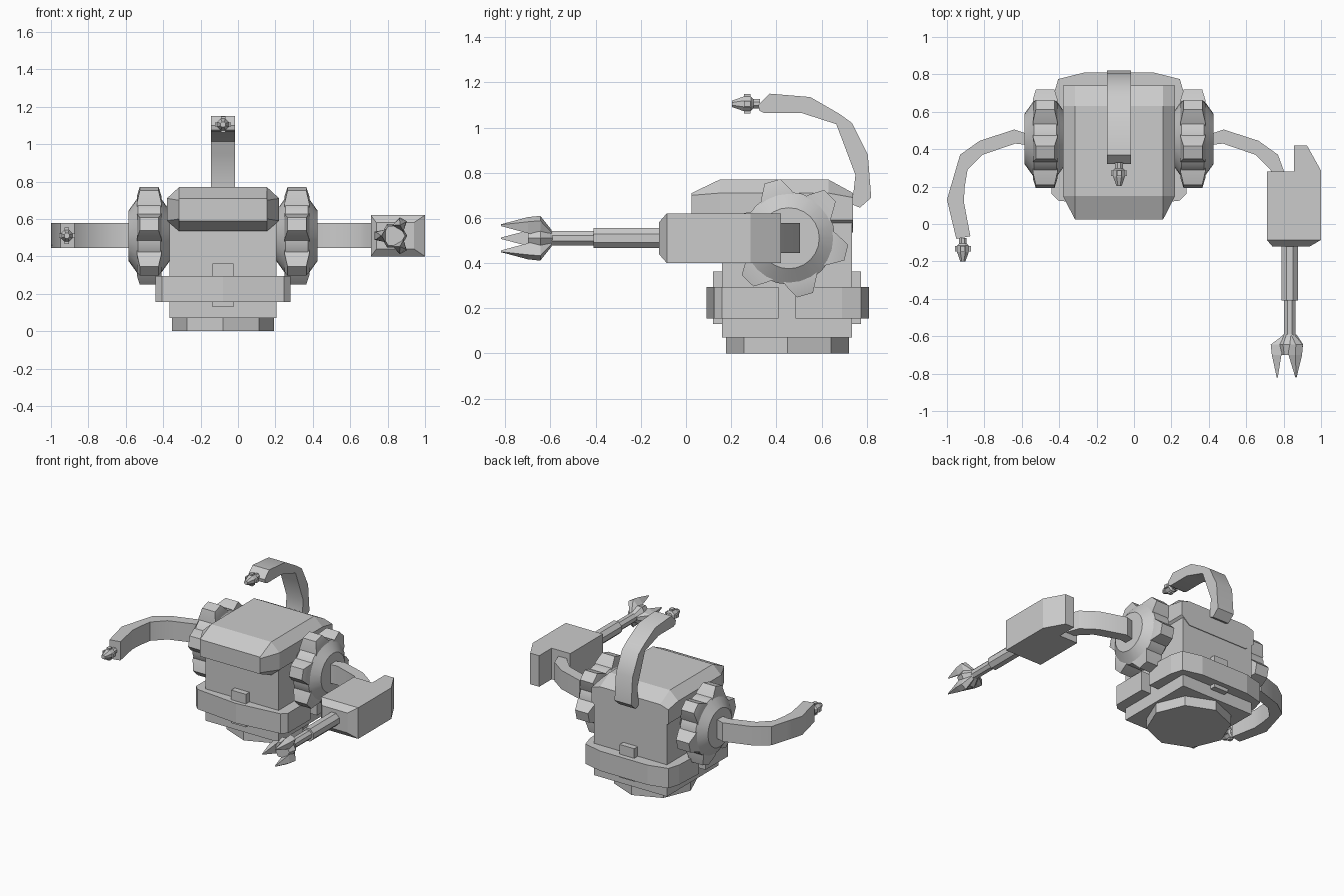
import bpy, bmesh, math
from mathutils import Vector

if "Cube" in bpy.data.objects:
    bpy.data.objects.remove(bpy.data.objects["Cube"], do_unlink=True)

grey = bpy.data.materials.new("plain grey")
grey.use_nodes = True
grey.diffuse_color = (0.6, 0.6, 0.6, 1)
grey.node_tree.nodes["Principled BSDF"].inputs["Base Color"].default_value = grey.diffuse_color

CX, CY = -0.08, 0.45   # body axis
AXLE_Z = 0.51          # height of the side wheels and arms


def finish(name, bm, smooth=None):
    bmesh.ops.recalc_face_normals(bm, faces=bm.faces)
    mesh = bpy.data.meshes.new(name)
    bm.to_mesh(mesh)
    bm.free()
    mesh.materials.append(grey)
    ob = bpy.data.objects.new(name, mesh)
    bpy.context.collection.objects.link(ob)
    if smooth:
        bpy.ops.object.select_all(action='DESELECT')
        ob.select_set(True)
        bpy.context.view_layer.objects.active = ob
        bpy.ops.object.shade_smooth_by_angle(angle=math.radians(smooth))
    return ob


def add_loft(bm, rings):
    rows = [[bm.verts.new(p) for p in ring] for ring in rings]
    n = len(rows[0])
    for a, b in zip(rows, rows[1:]):
        for i in range(n):
            j = (i + 1) % n
            bm.faces.new((a[i], a[j], b[j], b[i]))
    bm.faces.new(rows[0])
    bm.faces.new(rows[-1])


def loft(name, rings, smooth=None):
    bm = bmesh.new()
    add_loft(bm, rings)
    return finish(name, bm, smooth)


def rect_xz(x0, x1, y, z0, z1):
    return [(x0, y, z0), (x1, y, z0), (x1, y, z1), (x0, y, z1)]


def box(name, x0, x1, y0, y1, z0, z1):
    return loft(name, [rect_xz(x0, x1, y, z0, z1) for y in (y0, y1)])


def slab(name, outline, z0, z1):
    return loft(name, [[(x, y, z) for x, y in outline] for z in (z0, z1)])


def ring_y(x, y, z, r, n, turn=0.0):
    angles = [turn + math.tau * i / n for i in range(n)]
    return [(x + r * math.cos(a), y, z + r * math.sin(a)) for a in angles]


def lathe_y(name, x, z, profile, n, turn=0.0):
    return loft(name, [ring_y(x, y, z, r, n, turn) for y, r in profile])


# Foot and body
slab("foot", [(CX + 0.272 * math.cos(i * math.pi / 4), CY + 0.272 * math.sin(i * math.pi / 4))
              for i in range(8)], 0, 0.075)
box("body", CX - 0.285, CX + 0.285, 0.16, 0.735, 0.07, 0.68)

# Belt in two halves, with a buckle on each
front_half = [(0.36, 0.41), (0.36, 0.16), (0.325, 0.125), (0, 0.09)]
back_half = [(0.36, 0.485), (0.35, 0.69), (0.325, 0.775), (0.185, 0.81)]
for name, half in (("front_belt", front_half), ("back_belt", back_half)):
    mirrored = [(-d, y) for d, y in reversed(half) if d]
    slab(name, [(CX + d, y) for d, y in half + mirrored], 0.155, 0.295)
box("front_buckle", CX - 0.057, CX + 0.057, 0.12, 0.2, 0.13, 0.363)
box("back_buckle", CX - 0.057, CX + 0.057, 0.7, 0.775, 0.13, 0.363)


# Lid: an eight-sided section tapered at the front and sloped at the back
def lid_ring(y, half, flat, z0, z1, z2, z3):
    right = [(flat, z0), (half, z1), (half, z2), (flat, z3)]
    return [(CX + d, y, z) for d, z in right + [(-d, z) for d, z in reversed(right)]]


loft("lid", [lid_ring(0.025, 0.236, 0.235, 0.59, 0.6, 0.7, 0.71),
             lid_ring(0.15, 0.3, 0.235, 0.535, 0.59, 0.71, 0.77),
             lid_ring(0.63, 0.3, 0.235, 0.535, 0.59, 0.71, 0.77),
             lid_ring(0.74, 0.3, 0.235, 0.535, 0.59, 0.69, 0.71)])

# Toothed side wheels
for side, label in ((-1, "right"), (1, "left")):
    bm = bmesh.new()

    def wheel_point(d, r, t, angle):
        c, s = math.cos(angle), math.sin(angle)
        return (CX + side * (0.395 + d), CY + 0.005 + r * c - t * s, AXLE_Z + r * s + t * c)

    hub = [(-0.11, 0.135), (-0.06, 0.205), (0.06, 0.205), (0.11, 0.135)]
    add_loft(bm, [[wheel_point(d, r, 0, math.tau * i / 24) for i in range(24)] for d, r in hub])
    for k in range(6):
        angle = math.radians(46 + 60 * k)
        add_loft(bm, [[wheel_point(sx * w, r, st * t, angle)
                       for sx, st in ((-1, -1), (1, -1), (1, 1), (-1, 1))]
                      for r, w, t in ((0.17, 0.066, 0.08), (0.2, 0.066, 0.07), (0.262, 0.05, 0.036))])
    finish(label + "_wheel", bm, 25)

# Curved side arms: pairs of outer and inner edge points
shared = [((0.47, 0.475), (0.47, 0.42)), ((0.56, 0.505), (0.555, 0.43)),
          ((0.745, 0.445), (0.73, 0.37)), ((0.85, 0.37), (0.81, 0.29))]
long_end = [((0.885, 0.25), (0.825, 0.2)), ((0.92, 0.13), (0.83, 0.12)),
            ((0.87, -0.08), (0.795, -0.065))]
short_end = [((0.89, 0.26), (0.82, 0.26))]
for name, side, pairs in (("right_arm", -1, shared + long_end), ("left_arm", 1, shared + short_end)):
    loft(name, [[(CX + side * d, y, z) for (d, y), z in
                 ((o, 0.445), (o, 0.578), (i, 0.578), (i, 0.445))] for o, i in pairs], 30)

# Rear arm arching over the lid
rear = [((0.77, 0.645), (0.735, 0.66)), ((0.82, 0.69), (0.74, 0.7)), ((0.805, 0.88), (0.75, 0.79)),
        ((0.735, 1.02), (0.69, 0.95)), ((0.68, 1.06), (0.665, 1.015)), ((0.55, 1.135), (0.51, 1.065)),
        ((0.37, 1.15), (0.345, 1.065)), ((0.32, 1.1), (0.325, 1.075))]
loft("rear_arm", [[(CX + s * 0.065, y, z) for s, (y, z) in
                   ((-1, o), (1, o), (1, i), (-1, i))] for o, i in rear], 30)


# Probe tips with four studs
def probe(name, x, y, z):
    lathe_y(name, x, z, [(y, 0.022), (y - 0.03, 0.022), (y - 0.04, 0.034), (y - 0.075, 0.034),
                         (y - 0.125, 0.015)], 8, math.pi / 8)
    box(name + "_side_studs", x - 0.043, x + 0.043, y - 0.072, y - 0.042, z - 0.012, z + 0.012)
    box(name + "_upright_studs", x - 0.012, x + 0.012, y - 0.072, y - 0.042, z - 0.043, z + 0.043)


probe("right_probe", -0.915, -0.075, AXLE_Z)
probe("rear_probe", CX, 0.328, 1.105)

# Launcher box with a fin at the outer rear
loft("launcher", [rect_xz(0.74, 0.94, -0.12, 0.44, 0.58), rect_xz(0.71, 1.0, -0.085, 0.4, 0.62),
                  rect_xz(0.71, 1.0, 0.28, 0.4, 0.62)])
slab("launcher_fin", [(0.855, 0.27), (1.0, 0.27), (1.0, 0.285), (0.925, 0.42), (0.855, 0.42)], 0.4, 0.62)

# Stepped shaft and three-pronged claw
BX = 0.833
lathe_y("shaft_sleeve", BX, AXLE_Z, [(-0.1, 0.048), (-0.41, 0.048)], 8, math.pi / 8)
lathe_y("shaft", BX, AXLE_Z, [(-0.4, 0.034), (-0.6, 0.034)], 8, math.pi / 8)
lathe_y("claw_hub", BX, AXLE_Z, [(-0.59, 0.035), (-0.645, 0.072), (-0.7, 0.06)], 6, 0)
bm = bmesh.new()
for angle in (math.pi / 3, math.pi, -math.pi / 3):
    c, s = math.cos(angle), math.sin(angle)
    rings = []
    for y, inner, outer, w in ((-0.595, 0.01, 0.036, 0.018), (-0.645, 0.03, 0.102, 0.036),
                               (-0.7, 0.045, 0.096, 0.034), (-0.82, 0.064, 0.07, 0.003)):
        rings.append([(BX + r * c - t * s, y, AXLE_Z + r * s + t * c)
                      for r, t in ((inner, -w), (outer, -w * 0.6), (outer, w * 0.6), (inner, w))])
    add_loft(bm, rings)
finish("claw_prongs", bm)
